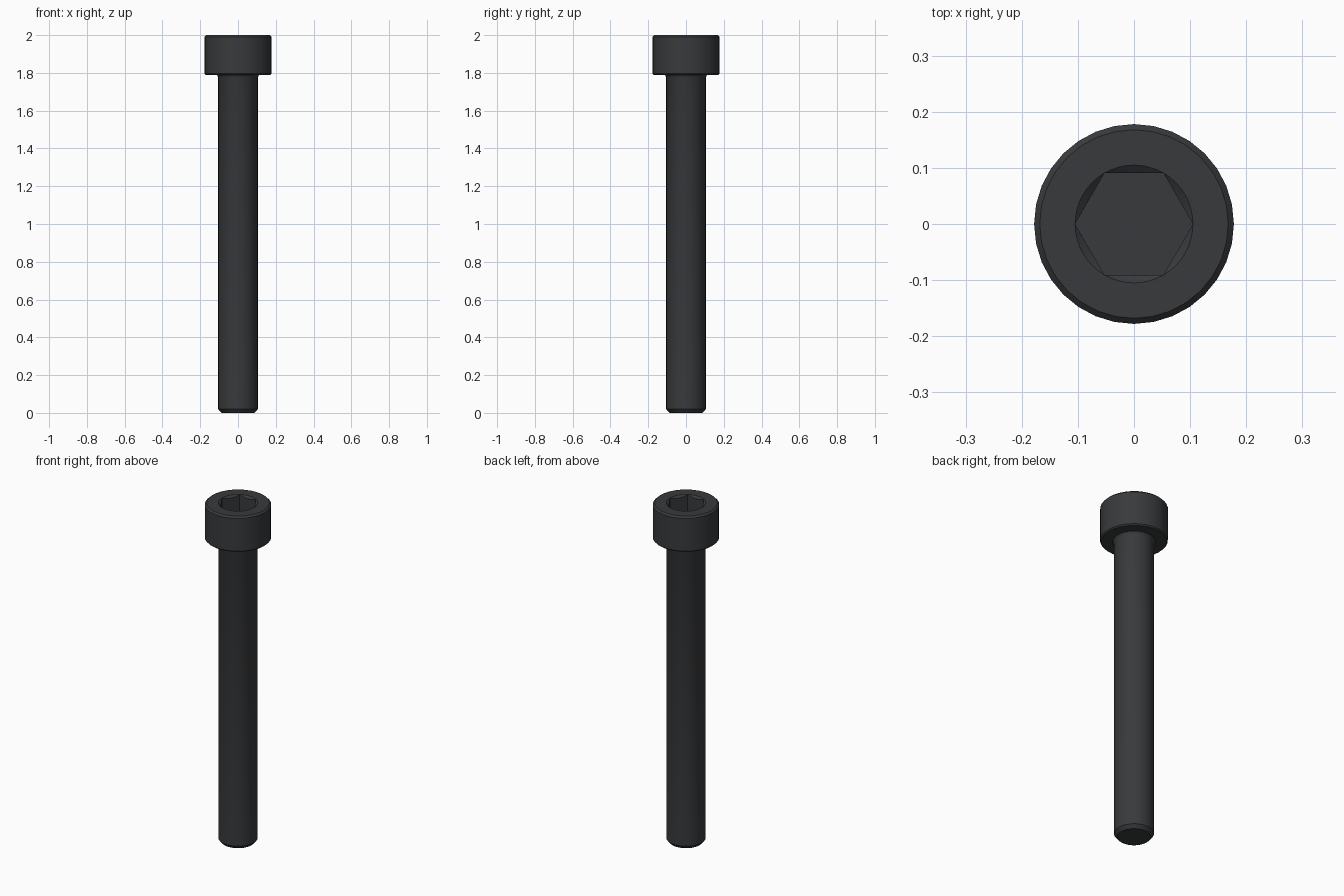
import bpy, bmesh
from math import cos, sin, pi

if "Cube" in bpy.data.objects:
    bpy.data.objects.remove(bpy.data.objects["Cube"])

SEG = 32          # sides of the turned body
SOCKET_SEG = 48   # sides of the socket countersink
HEX_R = 0.105     # hex corner radius
FLOOR_Z = 1.885   # socket floor

bm = bmesh.new()


def circle(r, z, n=SEG):
    return [bm.verts.new((r * cos(2 * pi * i / n), r * sin(2 * pi * i / n), z)) for i in range(n)]


def skin(a, b):
    n = len(a)
    for i in range(n):
        j = (i + 1) % n
        bm.faces.new((a[i], a[j], b[j], b[i]))


# Turned body: tip chamfer, shank, fillet, head with chamfered rims
profile = [(0.088, 0), (0.105, 0.02), (0.105, 1.777), (0.108, 1.784), (0.114, 1.79),
           (0.171, 1.79), (0.178, 1.797), (0.178, 1.99), (0.168, 2.0)]
rings = [circle(r, z) for r, z in profile]
for a, b in zip(rings, rings[1:]):
    skin(a, b)
bm.faces.new(list(reversed(rings[0])))

# Hex socket: circular mouth, countersink down to hex outline, walls, floor
mouth = circle(HEX_R, 2.0, SOCKET_SEG)
lip, base = [], []
for i in range(SOCKET_SEG):
    t = 2 * pi * i / SOCKET_SEG
    r = HEX_R * cos(pi / 6) / cos(t % (pi / 3) - pi / 6)
    lip.append(bm.verts.new((r * cos(t), r * sin(t), 2.0 - (HEX_R - r) * 0.8)))
    base.append(bm.verts.new((r * cos(t), r * sin(t), FLOOR_Z)))
skin(mouth, lip)
skin(lip, base)
bm.faces.new(base)

# Flat annulus on top of the head
edges = [bm.edges.get((ring[i - 1], ring[i])) for ring in (rings[-1], mouth) for i in range(len(ring))]
bmesh.ops.triangle_fill(bm, use_beauty=True, use_dissolve=False, edges=edges, normal=(0, 0, 1))

bmesh.ops.remove_doubles(bm, verts=bm.verts, dist=1e-5)
bmesh.ops.recalc_face_normals(bm, faces=bm.faces)
mesh = bpy.data.meshes.new("socket_head_screw")
bm.to_mesh(mesh)
bm.free()

screw = bpy.data.objects.new("socket_head_screw", mesh)
bpy.context.collection.objects.link(screw)

# Black oxide steel
mat = bpy.data.materials.new("black_steel")
mat.diffuse_color = (0.04, 0.042, 0.045, 1)
mat.use_nodes = True
mat.node_tree.nodes["Principled BSDF"].inputs["Base Color"].default_value = mat.diffuse_color
mesh.materials.append(mat)

bpy.context.view_layer.objects.active = screw
screw.select_set(True)
bpy.ops.object.shade_smooth_by_angle(angle=pi / 6)
